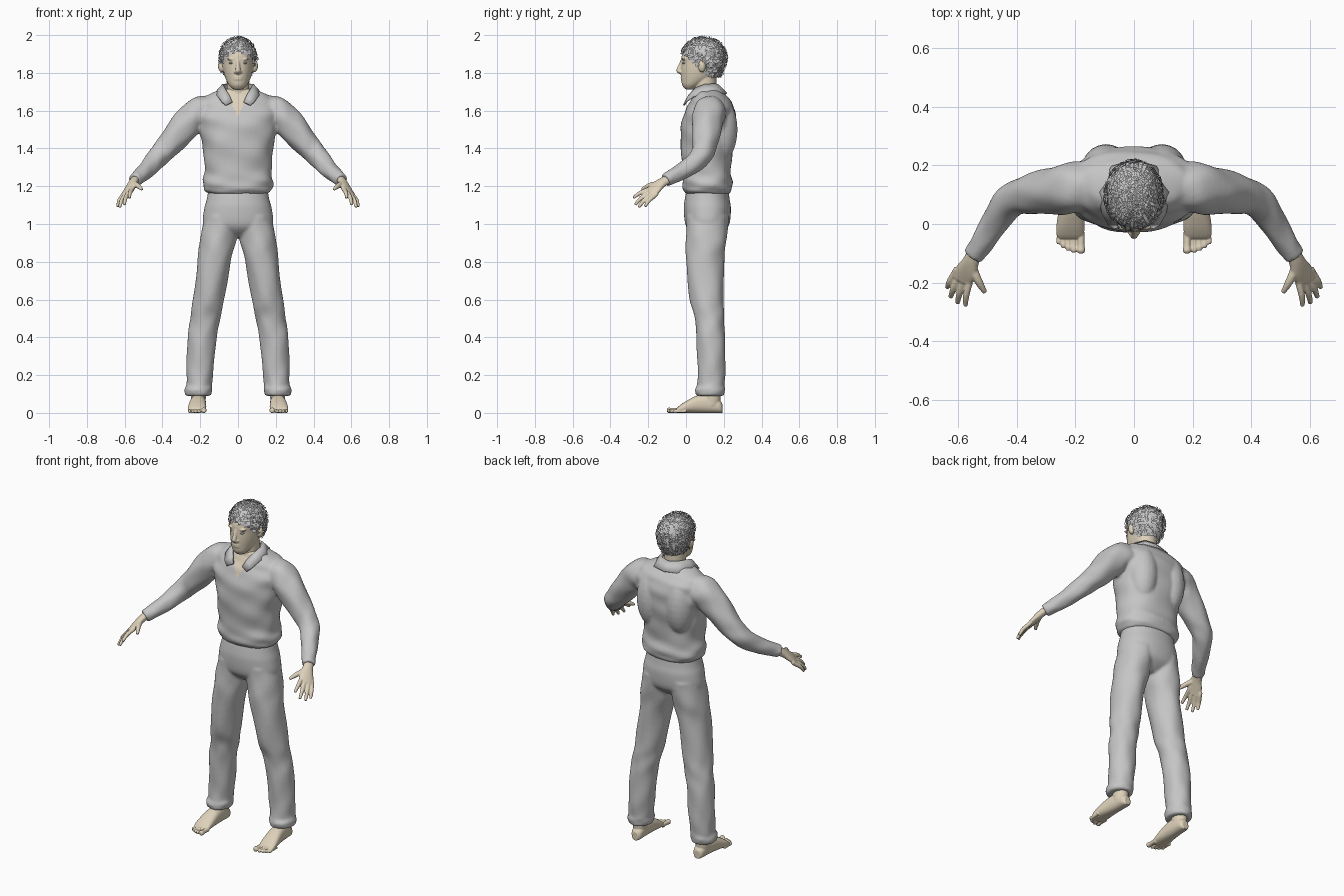
import bpy, bmesh, math, random
from mathutils import Vector, Matrix

random.seed(4)
if "Cube" in bpy.data.objects:
    bpy.data.objects.remove(bpy.data.objects["Cube"])


def material(name, rgb):
    m = bpy.data.materials.new(name)
    m.use_nodes = True
    color = (*rgb, 1)
    m.diffuse_color = color
    bsdf = next(n for n in m.node_tree.nodes if n.type == "BSDF_PRINCIPLED")
    bsdf.inputs["Base Color"].default_value = color
    bsdf.inputs["Roughness"].default_value = 0.8
    return m


GREY = material("neutral grey", (0.56, 0.56, 0.56))
SKIN = material("skin", (0.73, 0.64, 0.49))


def level(z, y, rx, ry, x=0):
    """Horizontal cross-section: centre and two half axes."""
    return Vector((x, y, z)), Vector((rx, 0, 0)), Vector((0, ry, 0))


def path(points, wide=None):
    """Cross-sections along a path of (x, y, z, radius, flatness)."""
    ps = [Vector(p[:3]) for p in points]
    out = []
    for i, p in enumerate(points):
        d = ps[min(i + 1, len(ps) - 1)] - ps[max(i - 1, 0)]
        side = wide or d.cross(Vector((0, 0, 1)) if abs(d.z) < 0.9 * d.length else Vector((0, 1, 0)))
        u = side.normalized() * p[3]
        v = u.cross(d).normalized() * p[3] * (p[4] if len(p) > 4 else 1)
        out.append((ps[i], u, v))
    return out


def catmull(a, b, c, d, t):
    return 0.5 * (2 * b + (c - a) * t + (2 * a - 5 * b + 4 * c - d) * t * t + (3 * b - a - 3 * c + d) * t ** 3)


def loft(bm, rings, s=1, fold=0.0, power=1.0, n=28, steps=5):
    """Closed smooth skin through the rings; s = -1 mirrors it across x."""
    last, loops = len(rings) - 1, []
    for k in range(last * steps + 1):
        i = min(k // steps, last - 1)
        t = k / steps - i
        near = [rings[max(0, min(last, j))] for j in (i - 1, i, i + 1, i + 2)]
        c, u, v = (catmull(*(r[q] for r in near), t) for q in range(3))
        loop = []
        for a in range(n):
            ang = math.tau * a / n
            ca, sa = math.cos(ang), math.sin(ang)
            wave = 1 + fold * (math.sin(3 * ang + k * 0.9) + 0.7 * math.sin(5 * ang - k * 0.6))
            p = c + wave * (u * math.copysign(abs(ca) ** power, ca) + v * math.copysign(abs(sa) ** power, sa))
            loop.append(bm.verts.new((p.x * s, p.y, p.z)))
        loops.append(loop)
    for lo, hi in zip(loops, loops[1:]):
        for a in range(n):
            b = (a + 1) % n
            bm.faces.new((lo[a], lo[b], hi[b], hi[a]))
    bm.faces.new(loops[0][::-1])
    bm.faces.new(loops[-1])


def ball(bm, center, size):
    m = Matrix.Translation(center) @ Matrix.Diagonal((*size, 1))
    bmesh.ops.create_uvsphere(bm, u_segments=20, v_segments=14, radius=1, matrix=m)


def finish(bm, name, mats, smooth=True):
    bmesh.ops.recalc_face_normals(bm, faces=bm.faces)
    mesh = bpy.data.meshes.new(name)
    bm.to_mesh(mesh)
    bm.free()
    for m in mats:
        mesh.materials.append(m)
    mesh.polygons.foreach_set("use_smooth", [smooth] * len(mesh.polygons))
    ob = bpy.data.objects.new(name, mesh)
    bpy.context.collection.objects.link(ob)
    return ob


def fuse(ob, voxel, rounds):
    """Blend overlapping volumes into one soft surface."""
    r = ob.modifiers.new("blend", "REMESH")
    r.mode, r.voxel_size, r.use_smooth_shade = "VOXEL", voxel, True
    sm = ob.modifiers.new("soften", "SMOOTH")
    sm.factor, sm.iterations = 0.5, rounds
    return ob


# Shirt: torso, shoulder blades and sleeves
bm = bmesh.new()
loft(bm, [level(*r) for r in (
    (1.16, .115, .155, .115), (1.18, .113, .178, .128), (1.22, .113, .187, .133), (1.28, .11, .177, .127),
    (1.38, .11, .184, .137), (1.48, .117, .2, .145), (1.56, .122, .22, .141), (1.62, .13, .215, .124),
    (1.66, .13, .195, .102), (1.69, .123, .145, .08), (1.715, .11, .08, .06))],
    fold=0.015, power=0.87, n=48)
for s in (1, -1):
    ball(bm, (s * .095, .185, 1.5), (.085, .088, .17))
    loft(bm, path([(.1, .13, 1.595, .078), (.2, .125, 1.59, .087), (.27, .113, 1.53, .081), (.36, .1, 1.425, .067),
                   (.425, .075, 1.355, .057), (.478, .0, 1.292, .047), (.525, -.075, 1.25, .039),
                   (.548, -.108, 1.232, .036)]), s, fold=0.025)
shirt = fuse(finish(bm, "shirt", [GREY, SKIN]), 0.008, 5)
baked = bpy.data.meshes.new_from_object(shirt.evaluated_get(bpy.context.evaluated_depsgraph_get()))
shirt.modifiers.clear()
shirt.data = baked
# Open neckline shows skin
for f in baked.polygons:
    x, y, z = f.center
    f.material_index = int(y < 0.08 and z > 1.57 and abs(x) < (z - 1.565) * 0.45)

# Collar: folded flap on both sides of the neckline
inner = [(0, .17, 1.735), (.05, .155, 1.74), (.079, .1, 1.738), (.068, .05, 1.718), (.045, .016, 1.68), (.03, .0, 1.645)]
outer = [(0, .215, 1.69), (.075, .195, 1.69), (.12, .11, 1.692), (.108, .04, 1.675), (.088, .0, 1.648), (.066, -.012, 1.628)]
bm = bmesh.new()
for s in (1, -1):
    rows = [[bm.verts.new((x * s, y, z)) for x, y, z in row] for row in (inner, outer)]
    for i in range(len(inner) - 1):
        bm.faces.new((rows[0][i], rows[0][i + 1], rows[1][i + 1], rows[1][i]))
bmesh.ops.remove_doubles(bm, verts=bm.verts, dist=0.001)
collar = finish(bm, "collar", [GREY])
thick = collar.modifiers.new("thickness", "SOLIDIFY")
thick.thickness, thick.offset = 0.01, 0

# Trousers: pelvis and two legs
bm = bmesh.new()
loft(bm, [level(*r) for r in (
    (1.19, .115, .155, .11), (1.13, .112, .166, .119), (1.08, .113, .179, .125),
    (1.0, .113, .185, .117), (.96, .112, .14, .09), (.93, .112, .08, .05))], power=0.92, n=40)
for s in (1, -1):
    loft(bm, [level(*r) for r in (
        (1.04, .115, .085, .112, .09), (.92, .108, .097, .108, .105), (.8, .1, .088, .101, .126),
        (.6, .11, .083, .09, .156), (.5, .124, .08, .077, .173), (.4, .13, .077, .076, .19),
        (.25, .135, .073, .074, .2), (.15, .132, .068, .073, .206), (.125, .127, .074, .08, .21),
        (.09, .127, .068, .074, .211))], s, fold=0.018)
fuse(finish(bm, "trousers", [GREY]), 0.008, 5)

# Hands: palm, four fingers and thumb
ACROSS = Vector((.05, .03, -.035))
FINGERS = [((.56, -.193, 1.185), (.575, -.279, 1.138)), ((.577, -.188, 1.172), (.602, -.27, 1.102)),
           ((.594, -.179, 1.16), (.626, -.25, 1.089)), ((.61, -.166, 1.15), (.637, -.217, 1.092))]
for s, side in ((1, "left"), (-1, "right")):
    bm = bmesh.new()
    loft(bm, path([(.535, -.08, 1.245, .027, .85), (.555, -.125, 1.22, .03, .7), (.572, -.16, 1.192, .042, .42),
                   (.588, -.192, 1.163, .041, .32)], ACROSS), s)
    for base, tip in FINGERS:
        a, b = Vector(base), Vector(tip)
        mid = a.lerp(b, 0.55) + Vector((.004, -.003, .005))
        back = a + (a - b) * 0.25
        loft(bm, path([(*back, .012), (*a, .0122), (*mid, .0112), (*b, .008)]), s, n=12)
    loft(bm, path([(.56, -.125, 1.215, .017), (.54, -.175, 1.208, .015), (.525, -.205, 1.198, .013),
                   (.508, -.234, 1.183, .008)]), s, n=12)
    fuse(finish(bm, side + "_hand", [SKIN]), 0.004, 3)

# Feet: sole and instep, ankle, toes
TOES = [(.181, -.1, .0135), (.2055, -.097, .0095), (.2235, -.091, .009), (.2405, -.082, .009), (.256, -.069, .0085)]
for s, side in ((1, "left"), (-1, "right")):
    bm = bmesh.new()
    loft(bm, [(Vector((x, y, z)), Vector((w, 0, 0)), Vector((0, 0, z))) for y, x, z, w in (
        (.192, .207, .025, .018), (.175, .207, .034, .032), (.12, .209, .048, .038), (.06, .212, .046, .043),
        (.0, .216, .031, .048), (-.035, .218, .019, .047), (-.05, .218, .012, .04))], s, power=0.85)
    loft(bm, [level(z, .135, r, r * 1.2, .21) for z, r in ((.04, .037), (.09, .04), (.16, .04))], s)
    for x, y, r in TOES:
        loft(bm, path([(x, y + .07, r, r), (x, y + .03, r, r * .9), (x, y + .01, r, r * 1.1), (x, y, r, r * .7)]), s, n=12)
    fuse(finish(bm, side + "_foot", [SKIN]), 0.003, 2)

# Head: skull, neck and facial forms
bm = bmesh.new()
loft(bm, [level(*r) for r in (
    (1.713, .02, .026, .024), (1.735, .032, .048, .052), (1.77, .06, .066, .085), (1.81, .077, .077, .104),
    (1.85, .086, .081, .112), (1.9, .092, .083, .112), (1.95, .097, .066, .084), (1.975, .097, .035, .045))], n=40)
loft(bm, [level(z, y, r, r) for z, y, r in ((1.58, .11, .062), (1.68, .103, .06), (1.8, .1, .06))])
loft(bm, path([(0, -.018, 1.87, .009), (0, -.03, 1.84, .01), (0, -.038, 1.812, .014), (0, -.024, 1.799, .011)]), n=14)
for z in (1.777, 1.767):
    ball(bm, (0, -.02, z), (.024, .009, .006))
for s in (1, -1):
    ball(bm, (s * .034, -.01, 1.873), (.026, .012, .007))
    ball(bm, (s * .012, -.03, 1.805), (.009, .009, .008))
    ball(bm, (s * .087, .085, 1.837), (.019, .02, .034))
fuse(finish(bm, "head", [SKIN]), 0.004, 4)

# Eyes set under the brows
for s, side in ((1, "left"), (-1, "right")):
    bm = bmesh.new()
    ball(bm, (s * .034, -.008, 1.852), (.013, .0125, .006))
    finish(bm, side + "_eye", [GREY])


def hair_cap(bm, seg, grow):
    """Skull cap cut along a hairline that falls from brow to nape."""
    mid = Vector((0, .095, 1.885))
    bmesh.ops.create_uvsphere(bm, u_segments=seg, v_segments=seg * 3 // 4, radius=1)
    for v in bm.verts:
        drop = v.co.z * ((0.1 + grow) if v.co.z > 0 else 0.15)
        v.co = mid + Vector((v.co.x * (.092 + grow), v.co.y * (.114 + grow), drop))
    centers = ((f, f.calc_center_median()) for f in bm.faces)
    gone = [f for f, c in centers if c.z < max(1.775, 1.885 - 0.9 * c.y)]
    bmesh.ops.delete(bm, geom=gone, context="FACES")


# Hair: base cap under separate tilted locks
bm = bmesh.new()
hair_cap(bm, 32, 0)
finish(bm, "hair_base", [GREY])
bm = bmesh.new()
hair_cap(bm, 38, 0.004)
bmesh.ops.split_edges(bm, edges=bm.edges)
for f in bm.faces:
    c = f.calc_center_median()
    out = (c - Vector((0, .095, 1.87))).normalized()
    lift = out * random.uniform(.0, .009)
    turn = Matrix.Rotation(random.uniform(-.45, .45), 3, out.orthogonal()) @ Matrix.Rotation(random.uniform(-.4, .4), 3, out)
    for v in f.verts:
        v.co = c + turn @ (v.co - c) * 0.95 + lift
        v.co.z = min(v.co.z, 2.0)
finish(bm, "hair_locks", [GREY], smooth=False)
